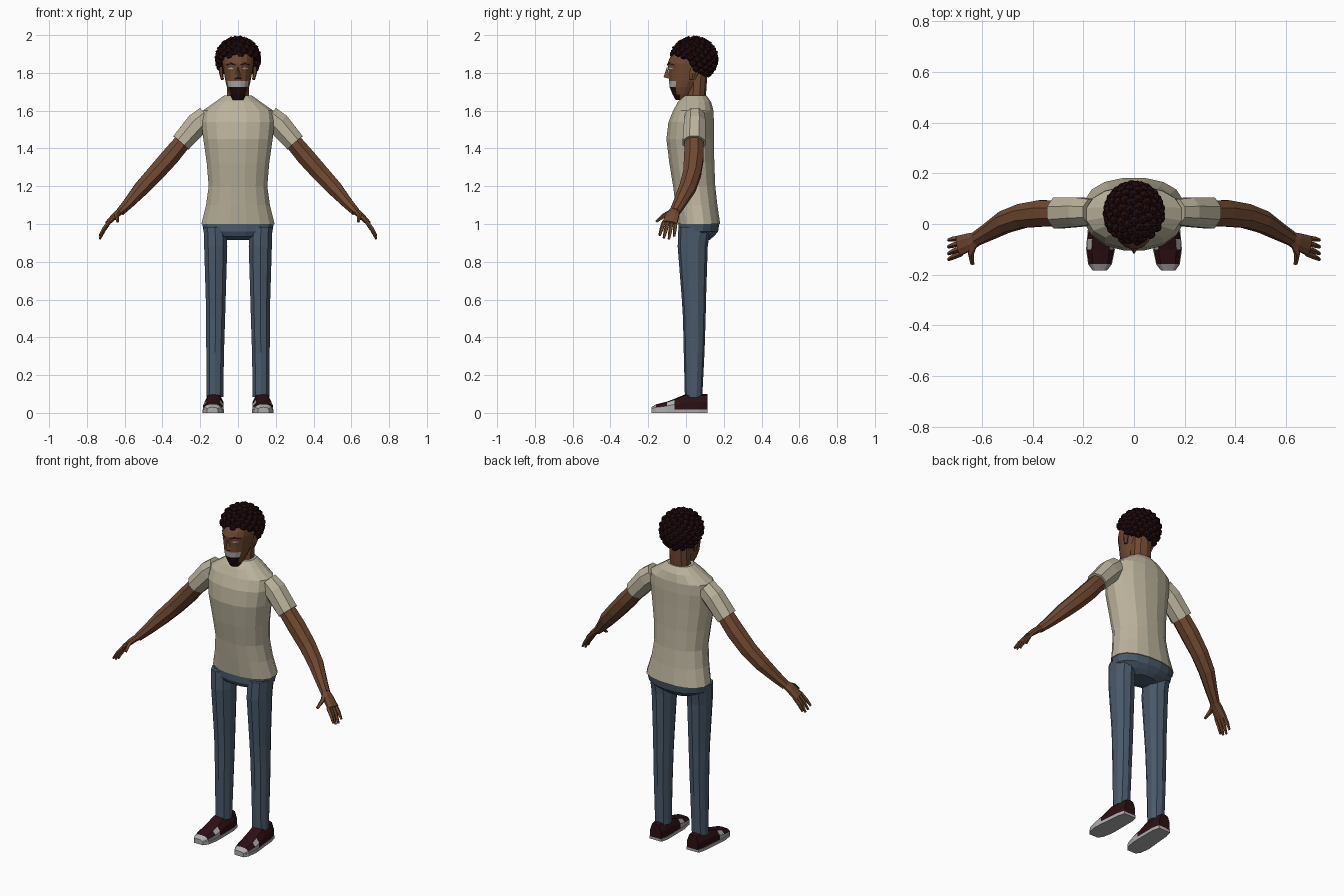
import bpy, bmesh, math
from mathutils import Vector, Matrix
from mathutils.bvhtree import BVHTree

if "Cube" in bpy.data.objects:
    bpy.data.objects.remove(bpy.data.objects["Cube"])


def material(name, rgb):
    m = bpy.data.materials.new(name)
    m.diffuse_color = (*rgb, 1)
    m.use_nodes = True
    m.node_tree.nodes["Principled BSDF"].inputs["Base Color"].default_value = m.diffuse_color
    return m


SKIN = material("brown skin", (0.165, 0.066, 0.031))
SHIRT = material("beige cloth", (0.50, 0.45, 0.335))
JEANS = material("blue denim", (0.068, 0.10, 0.145))
HAIR = material("dark hair", (0.019, 0.004, 0.005))
SHOE = material("dark maroon", (0.026, 0.005, 0.007))
GREY = material("light grey", (0.42, 0.42, 0.42))


def finish(name, bm, mats, rule=None):
    """Turn a bmesh into a flat shaded object, rule picks the material index."""
    bmesh.ops.recalc_face_normals(bm, faces=bm.faces)
    if rule:
        for f in bm.faces:
            f.material_index = rule(f.calc_center_median(), f.normal)
    me = bpy.data.meshes.new(name)
    bm.to_mesh(me)
    bm.free()
    for m in mats:
        me.materials.append(m)
    ob = bpy.data.objects.new(name, me)
    bpy.context.collection.objects.link(ob)
    return ob


def loft(name, rings, mats, rule=None):
    """Skin a list of closed rings and cap both ends."""
    bm = bmesh.new()
    vs = [[bm.verts.new(p) for p in r] for r in rings]
    n = len(vs[0])
    for a, b in zip(vs, vs[1:]):
        for i in range(n):
            j = (i + 1) % n
            bm.faces.new((a[i], a[j], b[j], b[i]))
    bm.faces.new(vs[0])
    bm.faces.new(vs[-1])
    return finish(name, bm, mats, rule)


def level(z, rx, front, back, cx=0, n=16, p=0.9):
    """Horizontal rounded ring between a front and a back y."""
    cy, ry = (front + back) / 2, (back - front) / 2
    pts = []
    for i in range(n):
        a = math.tau * (i + 0.5) / n
        c, s = math.cos(a), math.sin(a)
        pts.append(Vector((cx + rx * math.copysign(abs(c) ** p, c),
                           cy + ry * math.copysign(abs(s) ** p, s), z)))
    return pts


def tube(name, path, mat, side, n=8):
    """Limb along (x, y, z, depth radius, thickness radius) stations."""
    cs = [Vector(p[:3]) for p in path]
    rings = []
    for i, p in enumerate(path):
        t = (cs[min(i + 1, len(cs) - 1)] - cs[max(i - 1, 0)]).normalized()
        u = Vector((0, 1, 0))
        u = (u - t * u.dot(t)).normalized()
        v = t.cross(u)
        ring = []
        for k in range(n):
            a = math.tau * (k + 0.5) / n
            q = cs[i] + u * math.cos(a) * p[3] + v * math.sin(a) * p[4]
            ring.append(Vector((q.x * side, q.y, q.z)))
        rings.append(ring)
    return loft(name, rings, [mat])


# Shirt body and hips
loft("shirt", [level(*r) for r in (
    (1.0, .197, -.045, .183), (1.1, .172, -.058, .168), (1.2, .158, -.07, .157),
    (1.32, .168, -.09, .152), (1.45, .187, -.106, .15), (1.54, .197, -.095, .15),
    (1.60, .19, -.07, .147), (1.645, .125, -.045, .135), (1.68, .075, -.012, .11))],
    [SHIRT])
loft("hips", [level(*r) for r in (
    (1.004, .193, -.042, .178), (.96, .185, -.043, .172), (.935, .15, -.03, .15),
    (.915, .09, .02, .125))], [JEANS])

# Neck
loft("neck", [level(z, .06, f, b, n=10) for z, f, b in
              ((1.62, -.005, .1), (1.70, .005, .107), (1.82, .01, .115))], [SKIN])


# Head, with goatee and moustache as coloured faces
def face_colour(c, n):
    if c.y < -.03 and n.z > -.95:
        if c.z < 1.725 and abs(c.x) < .045:
            return 1
        if 1.725 < c.z < 1.757 and abs(c.x) < .045:
            return 2
    return 1 if n.z < -.95 else 0


head = loft("head", [level(*r, p=1) for r in (
    (1.657, .028, -.055, .0), (1.685, .044, -.072, .03), (1.725, .06, -.088, .06),
    (1.757, .068, -.092, .085), (1.80, .076, -.094, .105), (1.85, .084, -.1, .12),
    (1.88, .084, -.088, .125), (1.91, .078, -.064, .12), (1.945, .05, -.02, .1))],
    [SKIN, HAIR, GREY], face_colour)

# Nose wedge
bm = bmesh.new()
bridge, tip = bm.verts.new((0, -.1, 1.835)), bm.verts.new((0, -.119, 1.778))
left, right = bm.verts.new((-.021, -.088, 1.768)), bm.verts.new((.021, -.088, 1.768))
for f in ((bridge, left, tip), (bridge, tip, right), (tip, left, right), (bridge, right, left)):
    bm.faces.new(f)
finish("nose", bm, [SKIN])

# Eyes and brows are thin strips laid on the face
tree = BVHTree.FromPolygons([v.co for v in head.data.vertices],
                            [tuple(p.vertices) for p in head.data.polygons])


def face_strip(name, columns, mat, side):
    bm = bmesh.new()
    rows = []
    for x, lo, hi in columns:
        row = []
        for z in (lo, hi):
            hit = tree.ray_cast(Vector((x * side, -1, z)), Vector((0, 1, 0)))[0]
            row.append(bm.verts.new(hit + Vector((0, -.004, 0))))
        rows.append(row)
    for a, b in zip(rows, rows[1:]):
        f = bm.faces.new((a[0], b[0], b[1], a[1]))
        f.normal_update()
        if f.normal.y > 0:
            f.normal_flip()
    me = bpy.data.meshes.new(name)
    bm.to_mesh(me)
    bm.free()
    me.materials.append(mat)
    bpy.context.collection.objects.link(bpy.data.objects.new(name, me))


# Curly hair: scalp shell plus a spiral of small tufts above the hairline
centre, radii = Vector((0, .042, 1.873)), Vector((.105, .112, .105))


def above_hairline(p):
    t = min(max((p.y + .03) / .12, 0), 1)
    return p.z > 1.89 - .098 * t


bm = bmesh.new()
bmesh.ops.create_icosphere(bm, subdivisions=3, radius=1,
                           matrix=Matrix.Translation(centre) @ Matrix.Diagonal((*radii, 1)))
bmesh.ops.delete(bm, geom=[f for f in bm.faces if not above_hairline(f.calc_center_median())],
                 context='FACES')
count = 150
for i in range(count):
    z = 1 - 2 * (i + .5) / count
    r, a = math.sqrt(1 - z * z), i * 2.39996
    p = centre + Vector((r * math.cos(a) * radii.x, r * math.sin(a) * radii.y, z * radii.z))
    if above_hairline(p):
        bmesh.ops.create_icosphere(bm, subdivisions=1, radius=.022,
                                   matrix=Matrix.Translation(p) @ Matrix.Rotation(a, 4, 'Z'))
finish("curly_hair", bm, [HAIR])

# Shoe cross-section as (width factor, height factor)
SECTION = ((-1, 0), (-1, .5), (-.65, .92), (0, 1), (.65, .92), (1, .5), (1, 0))
STATIONS = ((-.183, .026, .03, .135), (-.158, .044, .045, .134), (-.1, .054, .06, .132),
            (-.06, .053, .075, .13), (.0, .05, .1, .127), (.07, .047, .1, .124),
            (.113, .036, .1, .123))


def shoe_colour(c, n):
    return 1 if c.y < -.155 or (c.y < -.06 and abs(n.x) > .75) else 0


for s, tag in ((1, "left"), (-1, "right")):
    face_strip(tag + "_eye", ((.024, 1.82, 1.824), (.038, 1.819, 1.829), (.054, 1.821, 1.825)),
               GREY, s)
    face_strip(tag + "_brow", ((.014, 1.838, 1.846), (.04, 1.846, 1.857), (.064, 1.838, 1.844)),
               HAIR, s)
    # Ear
    tube(tag + "_ear", [(.082, .03, 1.765, .012, .008), (.09, .036, 1.80, .02, .01),
                        (.09, .042, 1.83, .018, .008)], SKIN, s, 6)
    # Sleeve and arm
    tube(tag + "_sleeve", [(.165, .047, 1.57, .055, .062), (.215, .047, 1.53, .062, .066),
                           (.302, .043, 1.43, .066, .058)], SHIRT, s)
    tube(tag + "_arm", [(.28, .043, 1.45, .054, .048), (.36, .042, 1.355, .056, .052),
                        (.44, .032, 1.265, .051, .049), (.51, .008, 1.19, .047, .044),
                        (.58, -.034, 1.11, .036, .031), (.622, -.058, 1.066, .03, .024)],
         SKIN, s)
    # Hand
    tube(tag + "_palm", [(.612, -.055, 1.075, .027, .02), (.645, -.07, 1.05, .037, .019),
                         (.69, -.085, 1.005, .042, .014)], SKIN, s)
    for i, (drop, spread) in enumerate(((.065, -.14), (.08, -.117), (.085, -.09), (.07, -.063))):
        y = -.117 + i * .021
        tube(tag + "_finger_%d" % (i + 1),
             [(.68, y, 1.012, .011, .011), (.71, (y + spread) / 2, 1.005 - drop * .45, .011, .01),
              (.732, spread, 1.005 - drop, .007, .006)], SKIN, s, 5)
    tube(tag + "_thumb", [(.63, -.075, 1.065, .016, .014), (.643, -.115, 1.045, .013, .013),
                          (.637, -.158, 1.012, .007, .008)], SKIN, s, 5)
    # Trouser leg
    loft(tag + "_trouser_leg", [level(z, rx, f, b, cx * s, 10) for z, cx, rx, f, b in (
        (.985, .122, .063, -.04, .13), (.88, .118, .064, -.044, .115),
        (.6, .118, .055, -.022, .106), (.5, .119, .053, -.016, .104),
        (.32, .121, .049, -.012, .098), (.085, .122, .046, -.006, .086))], [JEANS])
    # Shoe upper and sole
    loft(tag + "_shoe", [[Vector(((cx + u * w) * s, y, .014 + v * (h - .014))) for u, v in SECTION]
                         for y, w, h, cx in STATIONS], [SHOE, GREY], shoe_colour)
    outline = [(cx + w + .003, y) for y, w, h, cx in STATIONS]
    outline += [(cx - w - .003, y) for y, w, h, cx in reversed(STATIONS)]
    loft(tag + "_sole", [[Vector((x * s, y, z)) for x, y in outline] for z in (0, .018)], [GREY])
